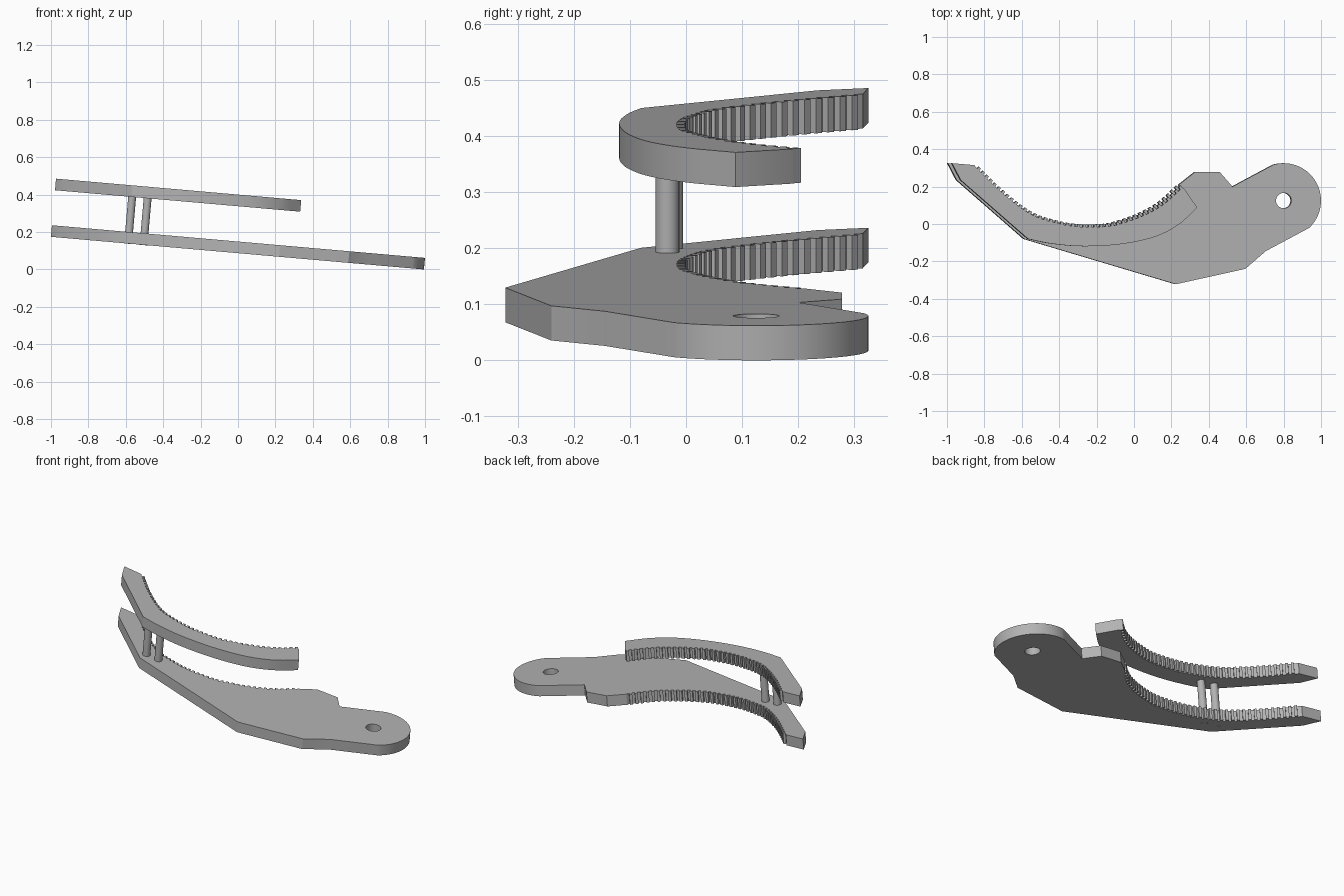
import bpy, bmesh, math
from mathutils import Matrix, Vector

cube = bpy.data.objects.get("Cube")
if cube:
    bpy.data.objects.remove(cube, do_unlink=True)

THICK = 0.062
LIFT = 0.25
TEETH = 42
TILT = Matrix.Translation((0, 0, 0.087)) @ Matrix.Rotation(math.radians(5), 4, 'Y')

grey = bpy.data.materials.new("plain grey")
grey.use_nodes = True
grey.diffuse_color = (0.45, 0.45, 0.45, 1)
grey.node_tree.nodes["Principled BSDF"].inputs["Base Color"].default_value = (0.45, 0.45, 0.45, 1)


def smooth_path(points, steps=12):
    """Catmull-Rom curve through the points."""
    p = [Vector(q) for q in points]
    p = [2 * p[0] - p[1]] + p + [2 * p[-1] - p[-2]]
    out = []
    for a, b, c, d in zip(p, p[1:], p[2:], p[3:]):
        for i in range(steps):
            t = i / steps
            out.append(0.5 * (2 * b + (c - a) * t + (2 * a - 5 * b + 4 * c - d) * t * t
                              + (3 * b - a - 3 * c + d) * t ** 3))
    return out + [p[-2]]


def resample(path, count):
    """Evenly spaced points along a path."""
    lengths = [(b - a).length for a, b in zip(path, path[1:])]
    step = sum(lengths) / count
    out, run, k = [], 0.0, 0
    for i in range(count + 1):
        while k < len(lengths) - 1 and run + lengths[k] < i * step:
            run += lengths[k]
            k += 1
        out.append(path[k].lerp(path[k + 1], min(1, (i * step - run) / lengths[k])))
    return out


def toothed_edge(points, height=0.014):
    """Square teeth standing on a curve, on its right-hand side."""
    pts = resample(smooth_path(points), TEETH * 2)
    out = []
    for i in range(0, len(pts) - 1, 2):
        a, b = pts[i], pts[i + 1]
        d = (b - a).normalized()
        n = Vector((d.y, -d.x)) * height / 2
        out += [a - n, a + n, b + n, b - n]
    return out


def finish(ob):
    ob.data.materials.append(grey)
    bpy.ops.object.select_all(action='DESELECT')
    ob.select_set(True)
    bpy.context.view_layer.objects.active = ob
    bpy.ops.object.shade_smooth_by_angle(angle=math.radians(25))
    ob.matrix_world = TILT


def plate(name, outline, z):
    bm = bmesh.new()
    face = bm.faces.new([bm.verts.new((p[0], p[1], z)) for p in outline])
    top = bmesh.ops.extrude_face_region(bm, geom=[face])
    bmesh.ops.translate(bm, vec=(0, 0, THICK),
                        verts=[v for v in top["geom"] if isinstance(v, bmesh.types.BMVert)])
    bmesh.ops.recalc_face_normals(bm, faces=bm.faces)
    me = bpy.data.meshes.new(name)
    bm.to_mesh(me)
    bm.free()
    ob = bpy.data.objects.new(name, me)
    bpy.context.collection.objects.link(ob)
    return ob


def rod(name, x, y, r, z0, z1):
    bpy.ops.mesh.primitive_cylinder_add(vertices=48, radius=r, depth=z1 - z0)
    ob = bpy.context.object
    ob.name = name
    ob.data.transform(Matrix.Translation((x, y, (z0 + z1) / 2)))
    return ob


# Toothed inner edge shared by both plates, running right to left
inner = toothed_edge([(0.228, 0.2), (0.13, 0.112), (0.025, 0.053), (-0.085, 0.013),
                      (-0.17, -0.006), (-0.32, -0.008), (-0.45, 0.014), (-0.58, 0.06),
                      (-0.73, 0.172), (-0.875, 0.312)])
# Inner edge order is reversed so that the teeth stand away from the plate
tip = [(-0.885, 0.315), (-1.004, 0.325), (-0.957, 0.235), (-0.595, -0.08)]

# Lower plate with rounded eye end
EYE = Vector((0.798, 0.125))
arc = [EYE + 0.2 * Vector((math.cos(a), math.sin(a)))
       for a in (math.radians(-47 + 153 * i / 40) for i in range(41))]
lower = tip + [(0.22, -0.322), (0.592, -0.24), (0.702, -0.145)] + arc \
    + [(0.523, 0.2), (0.455, 0.278), (0.322, 0.278), (0.238, 0.212)] + inner
lower_plate = plate("lower_plate", lower, 0)

# Pivot hole
cutter = rod("hole_cutter", EYE.x, EYE.y, 0.041, -0.1, 0.2)
cutter.hide_render = True
cut = lower_plate.modifiers.new("pivot_hole", 'BOOLEAN')
cut.operation = 'DIFFERENCE'
cut.solver = 'EXACT'
cut.object = cutter
bpy.context.view_layer.objects.active = lower_plate
bpy.ops.object.modifier_apply(modifier=cut.name)
bpy.data.objects.remove(cutter, do_unlink=True)
finish(lower_plate)

# Upper jaw plate with curved back
back = smooth_path([tip[-1], (-0.47, -0.105), (-0.3, -0.119), (-0.1, -0.108), (0.08, -0.07),
                    (0.21, -0.005), (0.312, 0.088)], 8)
upper = tip[:-1] + back + [(0.243, 0.188)] + inner
finish(plate("upper_plate", upper, LIFT))

# Two posts joining the plates
for name, x, y in (("outer_post", -0.59, -0.026), ("inner_post", -0.507, -0.033)):
    finish(rod(name, x, y, 0.021, -0.001, LIFT + 0.02))
